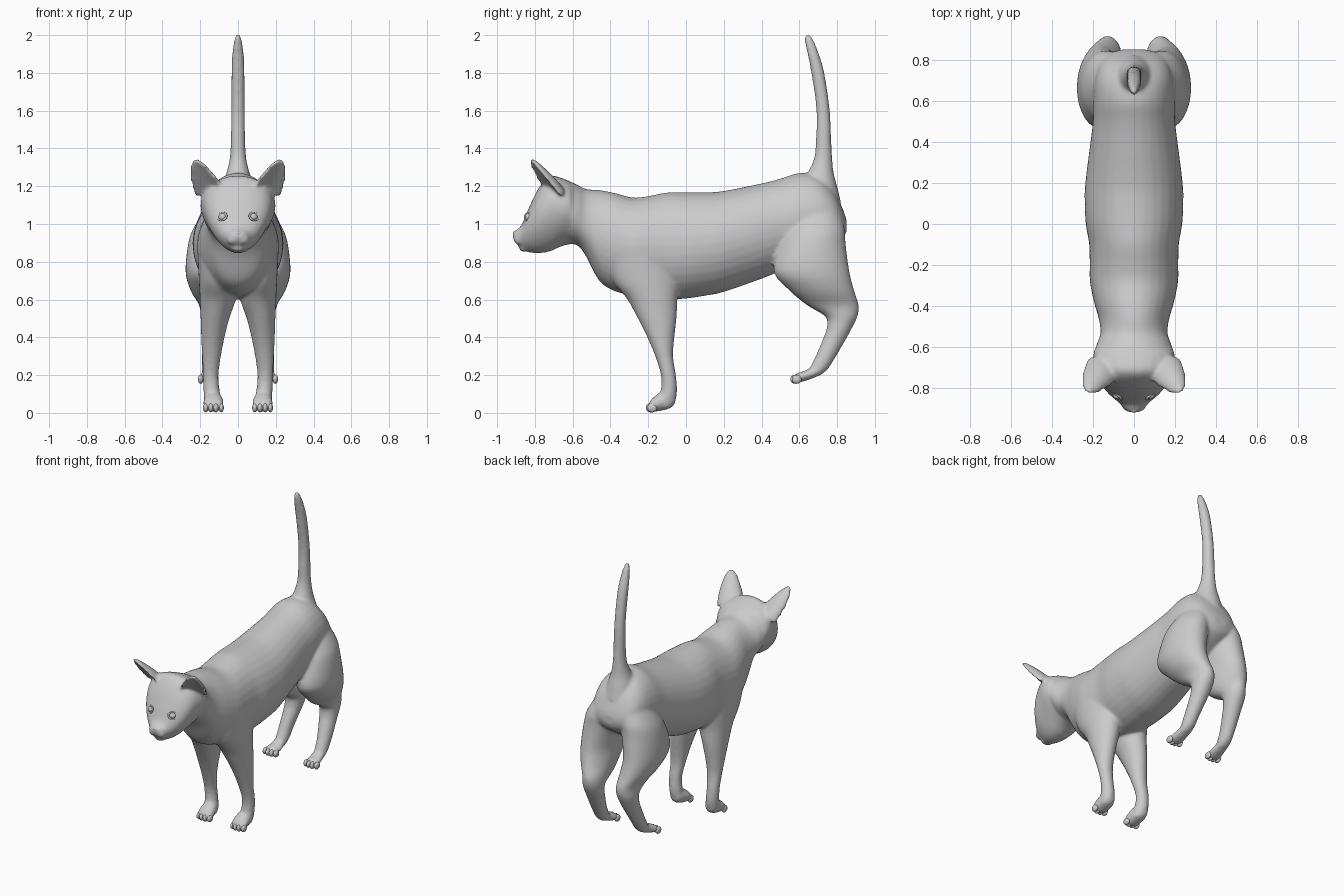
import bpy, bmesh, math
from mathutils import Vector, Matrix

cube = bpy.data.objects.get("Cube")
if cube:
    bpy.data.objects.remove(cube, do_unlink=True)

grey = bpy.data.materials.new("plain_grey")
grey.use_nodes = True
colour = (0.6, 0.6, 0.6, 1)
grey.diffuse_color = colour
grey.node_tree.nodes["Principled BSDF"].inputs["Base Color"].default_value = colour

SIDES = 32


def spline(rows, steps=4):
    """Pass a smooth curve through rows of ring measurements."""
    rows = [Vector(row) for row in rows]
    result = []
    for i in range(len(rows) - 1):
        b, c = rows[i], rows[i + 1]
        a = rows[i - 1] if i else b
        d = rows[i + 2] if i + 2 < len(rows) else c
        for k in range(steps):
            t = k / steps
            result.append(b + (c - a) * (t / 2) + (a * 2 - b * 5 + c * 4 - d) * (t * t / 2)
                          + (b * 3 - a - c * 3 + d) * (t ** 3 / 2))
    return result + [rows[-1]]


def skin(bm, rings):
    """Bridge rings of points into a closed tube."""
    rings = [[bm.verts.new(p) for p in ring] for ring in rings]
    for low, high in zip(rings, rings[1:]):
        for j in range(len(low)):
            k = (j + 1) % len(low)
            bm.faces.new((low[j], low[k], high[k], high[j]))
    bm.faces.new(rings[0])
    bm.faces.new(rings[-1])


def loft(bm, rows, along, side=1, taper=None):
    """Rows hold: station, low edge, high edge, half width, centre x."""
    rings = []
    for at, low, high, half, cx in spline(rows):
        ring = []
        for j in range(SIDES):
            a = math.tau * j / SIDES
            k = taper(at) if taper else 0
            x = side * (cx + half * math.cos(a) * (1 + k * math.sin(a)))
            v = (low + high) / 2 + (high - low) / 2 * math.sin(a)
            ring.append((x, at, v) if along == "Y" else (x, v, at))
        rings.append(ring)
    skin(bm, rings)


def blob(bm, centre, size):
    matrix = Matrix.Translation(centre) @ Matrix.Diagonal((*size, 1))
    bmesh.ops.create_uvsphere(bm, u_segments=20, v_segments=12, radius=1, matrix=matrix)


def finish(bm, name):
    bmesh.ops.recalc_face_normals(bm, faces=bm.faces)
    for face in bm.faces:
        face.smooth = True
    mesh = bpy.data.meshes.new(name)
    bm.to_mesh(mesh)
    bm.free()
    mesh.materials.append(grey)
    obj = bpy.data.objects.new(name, mesh)
    bpy.context.collection.objects.link(obj)
    return obj


# Head, neck and trunk: y, underside, top, half width
trunk = [
    (-.918, .925, .955, .025), (-.9, .9, .968, .045), (-.87, .868, .995, .072),
    (-.83, .85, 1.09, .118), (-.78, .845, 1.19, .157), (-.72, .855, 1.255, .18),
    (-.65, .885, 1.24, .195), (-.58, .89, 1.21, .18), (-.53, .83, 1.185, .163),
    (-.46, .7, 1.18, .172), (-.38, .645, 1.165, .195), (-.28, .62, 1.14, .215),
    (-.2, .61, 1.148, .216), (-.1, .6, 1.167, .218), (0, .605, 1.168, .235),
    (.1, .62, 1.168, .24), (.2, .64, 1.175, .237), (.4, .71, 1.215, .212),
    (.5, .75, 1.24, .2), (.6, .78, 1.27, .198), (.7, .83, 1.255, .19),
    (.78, .88, 1.18, .165), (.83, .92, 1.08, .12), (.85, .96, 1.02, .05)]

# Tail and legs: z, front edge, back edge, half width, centre x
tail = [
    (1.12, .6, .82, .1, 0), (1.2, .62, .8, .085, 0), (1.27, .645, .782, .062, 0),
    (1.33, .672, .776, .047, 0), (1.4, .685, .771, .04, 0), (1.6, .69, .762, .036, 0),
    (1.8, .663, .733, .035, 0), (1.9, .643, .704, .031, 0), (1.97, .628, .677, .021, 0),
    (2.007, .633, .655, .009, 0)]
front_leg = [
    (.95, -.38, -.1, .07, .125), (.85, -.42, -.06, .09, .122), (.7, -.385, -.04, .092, .115),
    (.6, -.31, -.045, .094, .108), (.5, -.255, -.05, .076, .122), (.4, -.205, -.061, .062, .133),
    (.3, -.163, -.068, .05, .14), (.2, -.133, -.053, .042, .145), (.12, -.133, -.047, .043, .14),
    (.06, -.15, -.056, .044, .135), (.025, -.14, -.08, .04, .13)]
hind_leg = [
    (1.08, .6, .81, .09, .08), (.98, .54, .84, .11, .125), (.9, .5, .845, .12, .143),
    (.75, .463, .865, .115, .163), (.65, .545, .89, .1, .152), (.57, .64, .915, .076, .13),
    (.51, .738, .908, .067, .13), (.45, .745, .88, .06, .133), (.4, .728, .853, .054, .137),
    (.3, .686, .795, .045, .147), (.23, .65, .75, .041, .15), (.195, .64, .705, .036, .152)]

# Paws: y, sole, top, half width, centre x
front_paw = [
    (-.06, .04, .1, .032, .135), (-.1, .018, .12, .046, .132), (-.15, .008, .1, .054, .13),
    (-.185, .006, .07, .052, .13), (-.2, .012, .045, .045, .13)]
hind_paw = [
    (.72, .205, .25, .03, .15), (.67, .182, .24, .041, .152), (.62, .166, .22, .047, .155),
    (.585, .158, .21, .046, .157), (.57, .164, .19, .04, .157)]

bm = bmesh.new()
loft(bm, [(*row, 0) for row in trunk], "Y", taper=lambda y: .22 if y < -.6 else 0)
loft(bm, tail, "Z")
blob(bm, (0, -.86, .872), (.04, .025, .02))

for side in (-1, 1):
    loft(bm, front_leg, "Z", side)
    loft(bm, hind_leg, "Z", side)
    loft(bm, front_paw, "Y", side)
    loft(bm, hind_paw, "Y", side)
    blob(bm, (side * .026, -.885, .918), (.034, .028, .03))

    # Cupped ear with a crescent cross-section
    base, tip = Vector((side * .14, -.68, 1.165)), Vector((side * .226, -.818, 1.34))
    axis = (tip - base).normalized()
    facing = Vector((side * .4, -.85, 0))
    facing = (facing - axis * facing.dot(axis)).normalized()
    across = facing.cross(axis)
    rings = []
    for t, half, depth in spline([(0, .088, .06), (.3, .082, .06), (.6, .064, .048),
                                  (.85, .042, .032), (1, .018, .018)]):
        ring = []
        for j in range(SIDES):
            a = math.tau * j / SIDES
            v = math.sin(a)
            back = depth * v if v > 0 else -depth * .3 * v
            ring.append(base.lerp(tip, t) + across * half * math.cos(a)
                        + facing * (depth * .4 - back + (.005 if v < 0 else 0)))
        rings.append(ring)
    skin(bm, rings)

body = finish(bm, "body")
merge = body.modifiers.new("merge", "REMESH")
merge.mode = "VOXEL"
merge.voxel_size = 0.01
merge.use_smooth_shade = True
relax = body.modifiers.new("relax", "SMOOTH")
relax.factor = 0.5
relax.iterations = 9

# Nose tip
bm = bmesh.new()
blob(bm, (0, -.903, .95), (.022, .014, .013))
finish(bm, "nose")

for side, label in ((-1, "right"), (1, "left")):
    # Eye with a slim lid around it
    bm = bmesh.new()
    centre = Vector((side * .08, -.832, 1.037))
    blob(bm, centre, (.023, .021, .021))
    look = Vector((side * .5, -.8, .3)).normalized()
    u = look.cross(Vector((0, 0, 1))).normalized()
    v = u.cross(look)
    loop = []
    for i in range(24):
        a = math.tau * i / 24
        out = u * math.cos(a) * 1.25 + v * math.sin(a)
        loop.append([bm.verts.new(centre + look * .008 + out * (.021 + .005 * math.cos(b))
                                  + look * .005 * math.sin(b))
                     for b in (math.tau * k / 8 for k in range(8))])
    for i in range(24):
        for k in range(8):
            n, m = (i + 1) % 24, (k + 1) % 8
            bm.faces.new((loop[i][k], loop[n][k], loop[n][m], loop[i][m]))
    finish(bm, label + "_eye")

    # Four toes on each paw
    for name, cx, y, z in (("front", .13, -.187, .027), ("hind", .157, .578, .178)):
        bm = bmesh.new()
        for i in (-1.5, -.5, .5, 1.5):
            blob(bm, (side * (cx + i * .027), y + abs(i) * .008 - .004, z),
                 (.0145, .026, .024))
        finish(bm, label + "_" + name + "_toes")
